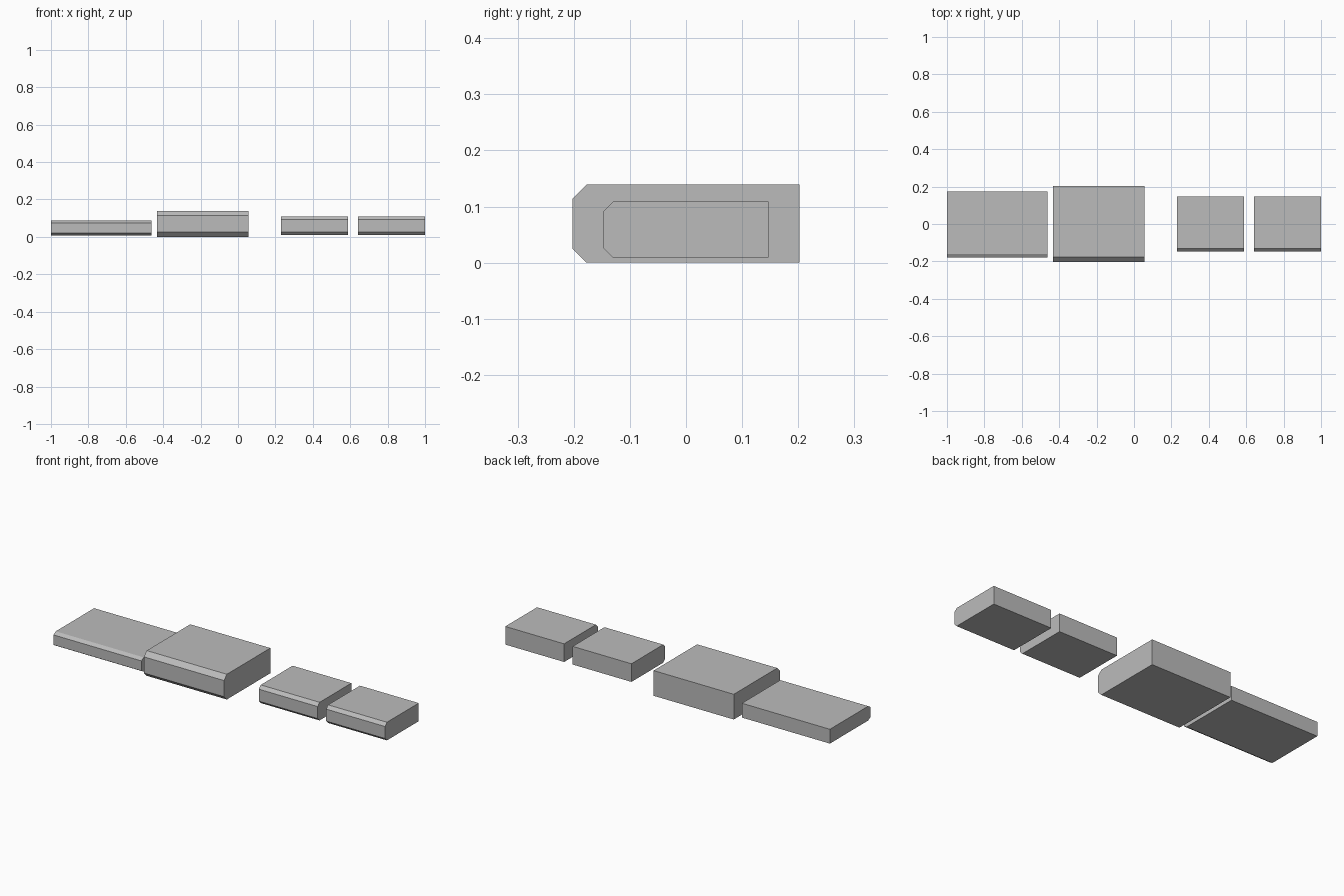
import bpy
import bmesh

if "Cube" in bpy.data.objects:
    bpy.data.objects.remove(bpy.data.objects["Cube"])

grey = bpy.data.materials.new("neutral_grey")
grey.diffuse_color = (0.5, 0.5, 0.5, 1.0)
grey.use_nodes = True
grey.node_tree.nodes["Principled BSDF"].inputs["Base Color"].default_value = grey.diffuse_color


def block(name, x, y, z, cut_y, cut_z):
    """Extrude along x a side profile with both front edges chamfered."""
    (x0, x1), (y0, y1), (z0, z1) = x, y, z
    profile = [(y1, z0), (y1, z1), (y0 + cut_y, z1), (y0, z1 - cut_z),
               (y0, z0 + cut_z), (y0 + cut_y, z0)]
    bm = bmesh.new()
    end = bm.faces.new([bm.verts.new((x0, py, pz)) for py, pz in profile])
    out = bmesh.ops.extrude_face_region(bm, geom=[end], use_keep_orig=True)
    moved = [g for g in out["geom"] if isinstance(g, bmesh.types.BMVert)]
    bmesh.ops.translate(bm, verts=moved, vec=(x1 - x0, 0, 0))
    bmesh.ops.recalc_face_normals(bm, faces=bm.faces)
    mesh = bpy.data.meshes.new(name)
    bm.to_mesh(mesh)
    bm.free()
    mesh.materials.append(grey)
    obj = bpy.data.objects.new(name, mesh)
    bpy.context.collection.objects.link(obj)


# Thin wide block and the tall block beside it
block("thin_block", (-1.0, -0.463), (-0.18, 0.174), (0.008, 0.087), 0.02, 0.012)
block("tall_block", (-0.433, 0.056), (-0.202, 0.202), (0.0, 0.139), 0.025, 0.025)

# Matching pair of small blocks
for side, x0 in (("left", 0.23), ("right", 0.641)):
    block("small_block_" + side, (x0, x0 + 0.359), (-0.147, 0.147),
          (0.009, 0.109), 0.017, 0.017)
